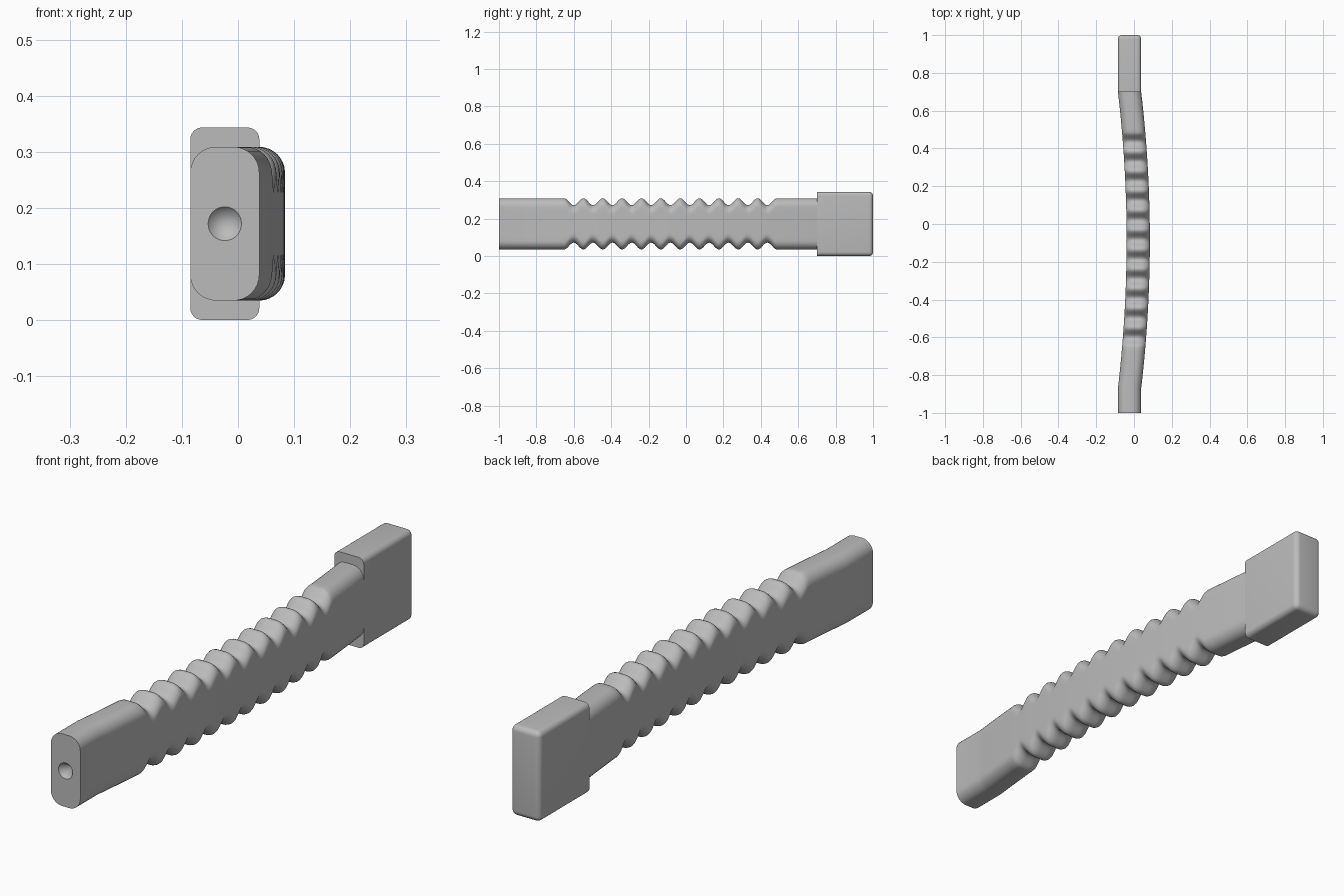
import bpy, bmesh, math

cube = bpy.data.objects.get("Cube")
if cube:
    bpy.data.objects.remove(cube, do_unlink=True)

MID_X, MID_Z = -0.0235, 0.172
HALF_W, HALF_H, RADIUS = 0.0615, 0.137, 0.046
BEND_START, HEAD_Y = -0.87, 0.70
RIPPLE_START, PITCH, RIPPLES, DEPTH = -0.652, 0.1035, 11, 0.037

grey = bpy.data.materials.new("plain_grey")
grey.use_nodes = True
grey.diffuse_color = (0.5, 0.5, 0.5, 1)
grey.node_tree.nodes["Principled BSDF"].inputs["Base Color"].default_value = (0.5, 0.5, 0.5, 1)


def finish(bm, name):
    bmesh.ops.recalc_face_normals(bm, faces=bm.faces)
    mesh = bpy.data.meshes.new(name)
    bm.to_mesh(mesh)
    bm.free()
    mesh.materials.append(grey)
    obj = bpy.data.objects.new(name, mesh)
    bpy.context.collection.objects.link(obj)
    bpy.ops.object.select_all(action="DESELECT")
    obj.select_set(True)
    bpy.context.view_layer.objects.active = obj
    bpy.ops.object.shade_smooth_by_angle(angle=math.radians(40))
    return obj


def section(half_h, arc=8, side=8):
    """Rounded rectangle with extra points along its two long sides."""
    points = []
    straight = half_h - RADIUS
    for k, (sx, sz) in enumerate([(1, 1), (-1, 1), (-1, -1), (1, -1)]):
        for i in range(arc + 1):
            a = math.pi / 2 * (k + i / arc)
            points.append((sx * (HALF_W - RADIUS) + RADIUS * math.cos(a),
                           sz * straight + RADIUS * math.sin(a)))
        if k in (1, 3):
            x, way = (-HALF_W, 1) if k == 1 else (HALF_W, -1)
            points += [(x, way * straight * (1 - 2 * i / side)) for i in range(1, side)]
    return points


def bend(y):
    """Sideways bow of the handle."""
    if y <= BEND_START:
        return 0.0
    centre, reach = (BEND_START + HEAD_Y) / 2, (HEAD_Y - BEND_START) / 2
    return 0.046 * (1 - ((y - centre) / reach) ** 2)


def half_height(y):
    """Wavy finger grooves along the top and bottom edges."""
    t = (y - RIPPLE_START) / PITCH
    if not 0 < t < RIPPLES:
        return HALF_H
    return HALF_H - DEPTH * (1 - math.cos(2 * math.pi * t)) / 2


# Handle: rounded section lofted along the bow
bm = bmesh.new()
stations = [-1.0, BEND_START]
stations += [BEND_START + (RIPPLE_START - BEND_START) * i / 10 for i in range(1, 10)]
stations += [RIPPLE_START + PITCH * i / 12 for i in range(RIPPLES * 12 + 1)]
ripple_end = stations[-1]
stations += [ripple_end + (HEAD_Y - ripple_end) * i / 10 for i in range(1, 11)]
rings = [[bm.verts.new((MID_X + bend(y) + x, y, MID_Z + z))
          for x, z in section(half_height(y))] for y in stations]

# Conical socket in the front end
rim = []
for x, z in section(HALF_H):
    a = math.atan2(z, x)
    rim.append(bm.verts.new((MID_X + 0.03 * math.cos(a), -1, MID_Z + 0.03 * math.sin(a))))
rings.insert(0, rim)
tip = bm.verts.new((MID_X, -0.965, MID_Z))
count = len(rim)
for a, b in zip(rings, rings[1:]):
    for i in range(count):
        j = (i + 1) % count
        bm.faces.new((a[i], a[j], b[j], b[i]))
for i in range(count):
    bm.faces.new((rim[i], rim[(i + 1) % count], tip))
finish(bm, "grooved_handle")

# Head block: all edges rounded except around its front face
bm = bmesh.new()
bmesh.ops.create_cube(bm, size=1)
for v in bm.verts:
    v.co = (MID_X + v.co.x * 2 * HALF_W,
            (HEAD_Y + 1) / 2 + v.co.y * (1 - HEAD_Y),
            MID_Z + v.co.z * 0.343)
rounded = [e for e in bm.edges if any(v.co.y > 0.9 for v in e.verts)]
bmesh.ops.bevel(bm, geom=rounded, offset=0.021, segments=6, profile=0.5, affect="EDGES")
finish(bm, "head_block")
